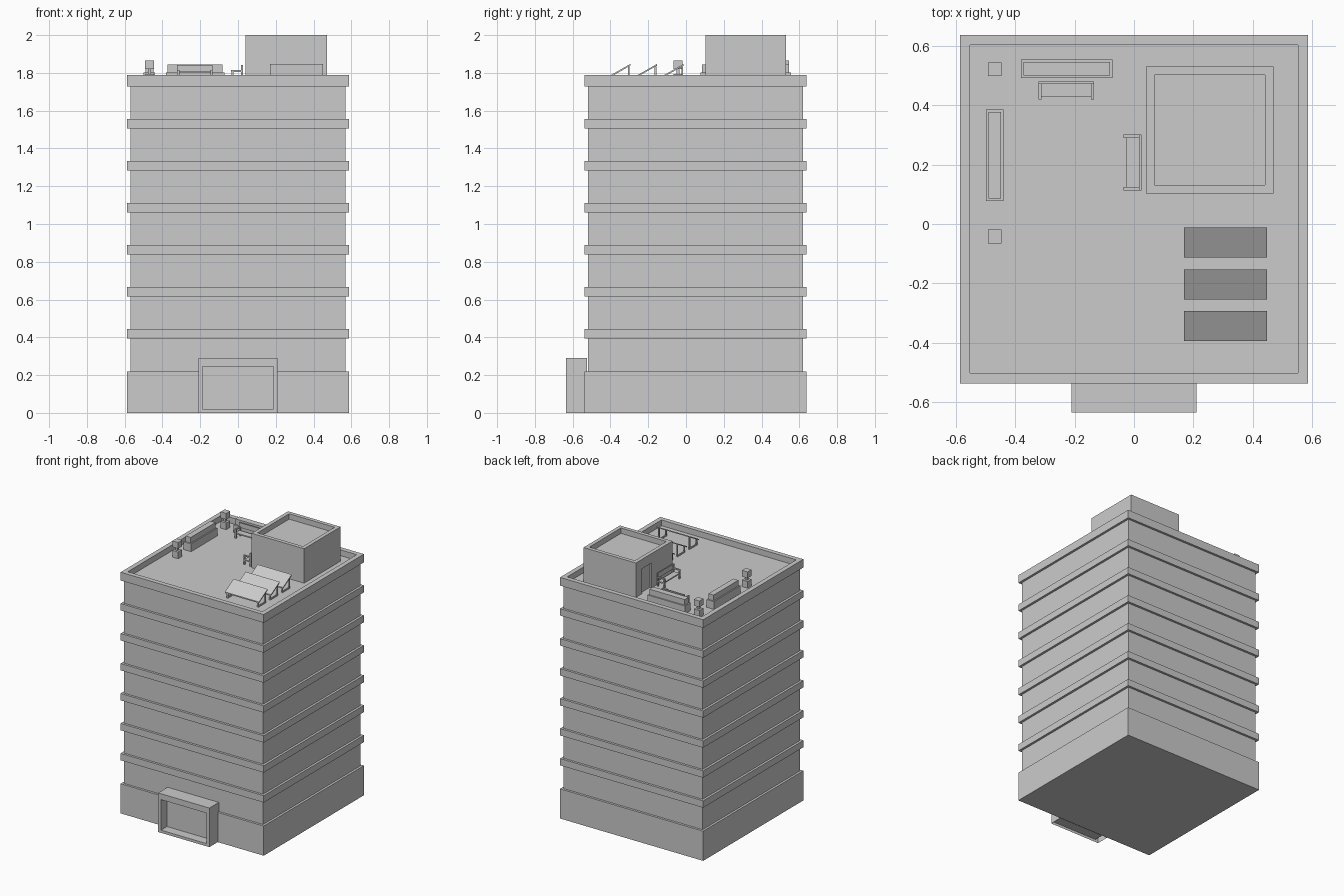
import bpy, bmesh, math
from mathutils import Matrix

if "Cube" in bpy.data.objects:
    bpy.data.objects.remove(bpy.data.objects["Cube"])

CY = 0.05      # centre of the tower in y
FLOOR = 1.745  # roof deck height


def finish(name, bm):
    me = bpy.data.meshes.new(name)
    bmesh.ops.recalc_face_normals(bm, faces=bm.faces)
    bm.to_mesh(me)
    bm.free()
    ob = bpy.data.objects.new(name, me)
    bpy.context.collection.objects.link(ob)
    return ob


def add_box(bm, x0, x1, y0, y1, z0, z1):
    m = Matrix.Translation(((x0 + x1) / 2, (y0 + y1) / 2, (z0 + z1) / 2)) @ \
        Matrix.Diagonal((x1 - x0, y1 - y0, z1 - z0, 1))
    return bmesh.ops.create_cube(bm, size=1, matrix=m)["verts"]


def boxes(name, *dims):
    bm = bmesh.new()
    for d in dims:
        add_box(bm, *d)
    return finish(name, bm)


def recess(bm, axis, sign, rim, depth):
    """Inset the face that points along axis*sign and push it inward."""
    bm.normal_update()
    face = next(f for f in bm.faces if f.normal[axis] * sign > 0.9)
    bmesh.ops.inset_region(bm, faces=[face], thickness=rim)
    ext = bmesh.ops.extrude_face_region(bm, geom=[face])["geom"]
    for v in ext:
        if isinstance(v, bmesh.types.BMVert):
            v.co[axis] -= sign * depth
    if face.is_valid:
        bmesh.ops.delete(bm, geom=[face], context='FACES_ONLY')


def tray(name, dims, rim, depth):
    bm = bmesh.new()
    add_box(bm, *dims)
    recess(bm, 2, 1, rim, depth)
    return finish(name, bm)


def square(h, z0, z1):
    return (-h, h, CY - h, CY + h, z0, z1)


# tower body, plinth and floor bands
boxes("tower_body", square(0.57, 0.1, 1.735))
boxes("plinth", square(0.587, 0, 0.22))
for i in range(6):
    z = 0.394 + i * 0.2222
    boxes(f"floor_band_{i + 1}", square(0.587, z, z + 0.051))
tray("roof_parapet", square(0.587, 1.727, 1.788), 0.049, 1.788 - FLOOR)

# entrance portal: open underneath, recessed doorway in front
bm = bmesh.new()
add_box(bm, -0.21, 0.21, -0.635, -0.525, 0, 0.29)
recess(bm, 1, -1, 0.033, 0.07)
for v in bm.verts:  # low threshold, deeper lintel
    if abs(v.co.x) < 0.2:
        v.co.z = 0.02 if v.co.z < 0.1 else 0.246
bm.normal_update()
under = [f for f in bm.faces if f.normal.z < -0.9 and f.calc_center_median().z < 0.005]
bmesh.ops.delete(bm, geom=under, context='FACES_ONLY')
me = bpy.data.meshes.new("entrance_portal")
bm.to_mesh(me)
bm.free()
bpy.context.collection.objects.link(bpy.data.objects.new("entrance_portal", me))

# stair house with a shallow door niche on its left side
house = tray("stair_house", (0.04, 0.47, 0.103, 0.53, FLOOR - 0.005, 2.0), 0.04, 0.04)
cutter = boxes("door_cutter", (0.0, 0.055, 0.345, 0.46, 1.6, 1.93))
cutter.hide_render = True
cutter.hide_set(True)
mod = house.modifiers.new("door_niche", 'BOOLEAN')
mod.object = cutter
mod.operation = 'DIFFERENCE'
mod.solver = 'EXACT'

# tilted solar panels on legs
for i in range(3):
    y0 = -0.395 + i * 0.141
    bm = bmesh.new()
    for v in add_box(bm, 0.169, 0.449, y0, y0 + 0.101, 1.781, 1.79):
        v.co.z += (v.co.y - y0) * 0.57
    finish(f"solar_panel_{i + 1}", bm)
    legs = []
    for x in (0.18, 0.43):
        legs += [(x, x + 0.009, y0 + 0.006, y0 + 0.015, FLOOR, 1.787),
                 (x, x + 0.009, y0 + 0.088, y0 + 0.097, FLOOR, 1.834),
                 (x, x + 0.009, y0 + 0.006, y0 + 0.097, FLOOR, FLOOR + 0.009)]
    boxes(f"solar_legs_{i + 1}", *legs)

# planters with clipped hedges
for n, (x0, x1, y0, y1) in enumerate([(-0.381, -0.072, 0.492, 0.555),
                                      (-0.499, -0.439, 0.077, 0.386)]):
    boxes(f"planter_{n + 1}", (x0, x1, y0, y1, FLOOR, 1.803))
    r = 0.009
    boxes(f"hedge_{n + 1}", (x0 + r, x1 - r, y0 + r, y1 - r, 1.80, 1.845))

# potted cube shrubs
for n, y in enumerate((0.522, -0.042)):
    x, h = -0.469, 0.023
    boxes(f"shrub_pot_{n + 1}", (x - h, x + h, y - h, y + h, FLOOR, 1.795))
    boxes(f"shrub_stem_{n + 1}", (x - 0.008, x + 0.008, y - 0.008, y + 0.008, 1.79, 1.825))
    boxes(f"shrub_head_{n + 1}", (x - h, x + h, y - h, y + h, 1.82, 1.866))


# benches: built along x with the backrest at +y, then turned into place
def bench(name, x, y, angle):
    parts = [(-0.084, 0.084, -0.022, 0.025, 1.775, 1.784),
             (-0.084, 0.084, 0.023, 0.031, 1.806, 1.842)]
    for s in (-1, 1):
        a, b = sorted((s * 0.083, s * 0.094))
        parts += [(a, b, -0.031, 0.031, 1.806, 1.815),
                  (a, b, -0.029, -0.02, FLOOR, 1.808),
                  (a, b, 0.022, 0.031, FLOOR, 1.842),
                  (a, b, -0.022, 0.025, 1.775, 1.784)]
    ob = boxes(name, *parts)
    ob.location = (x, y, 0)
    ob.rotation_euler.z = angle


bench("bench_1", -0.228, 0.45, 0)
bench("bench_2", -0.005, 0.207, -math.pi / 2)
